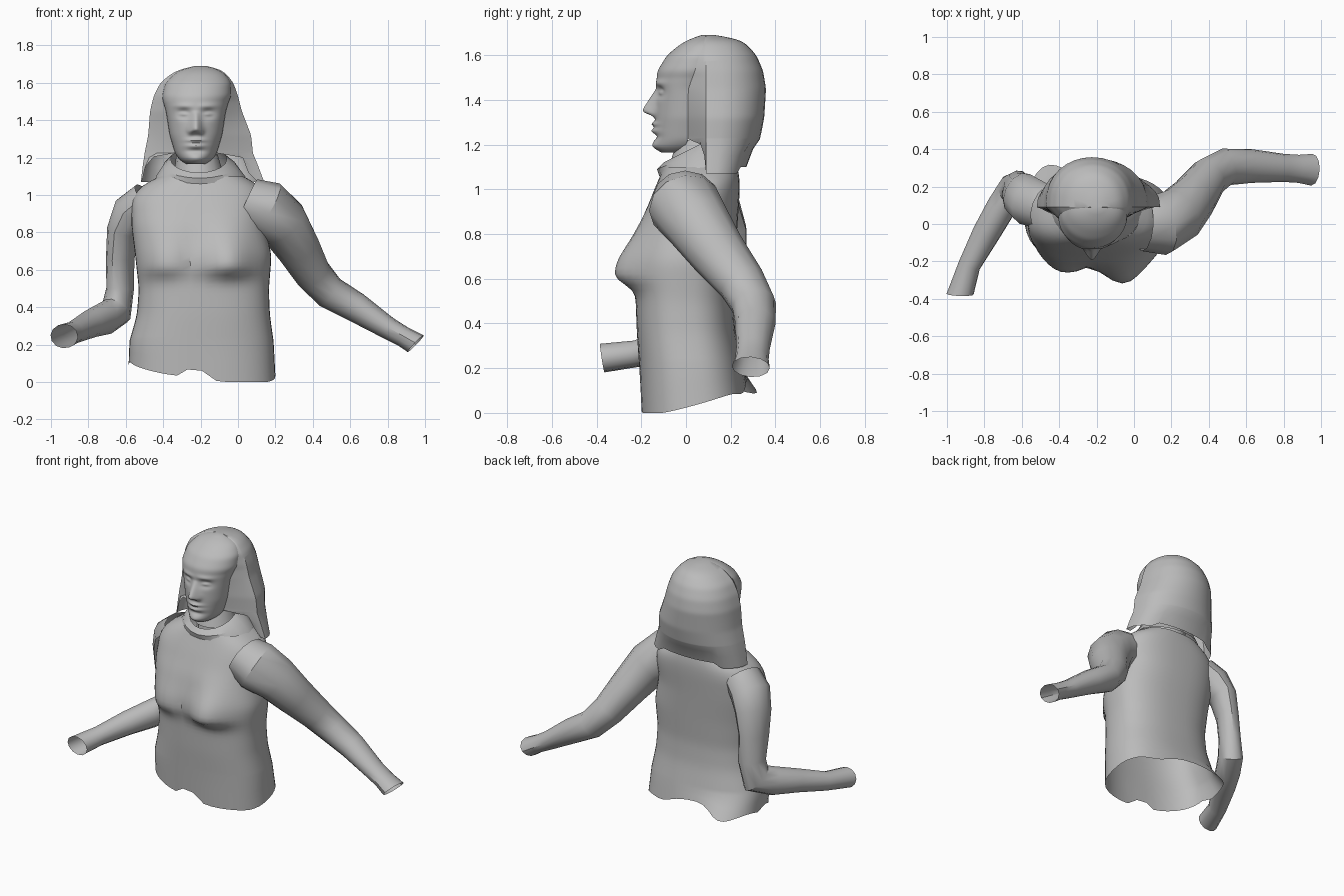
import bpy, bmesh, math
from mathutils import Vector

if "Cube" in bpy.data.objects:
    bpy.data.objects.remove(bpy.data.objects["Cube"], do_unlink=True)

clay = bpy.data.materials.new("grey_clay")
clay.use_nodes = True
clay.diffuse_color = (0.5, 0.5, 0.5, 1)
clay.node_tree.nodes["Principled BSDF"].inputs["Base Color"].default_value = (0.5, 0.5, 0.5, 1)


def skin(name, rings, closed=True, caps=(False, False), angle=40):
    """Loft a surface through rings of equal point count."""
    bm = bmesh.new()
    rows = [[bm.verts.new(p) for p in ring] for ring in rings]
    n = len(rows[0])
    for a, b in zip(rows, rows[1:]):
        for i in range(n if closed else n - 1):
            j = (i + 1) % n
            bm.faces.new((a[i], a[j], b[j], b[i]))
    for row, cap in zip((rows[0], rows[-1]), caps):
        if cap:
            bm.faces.new(row)
    bmesh.ops.recalc_face_normals(bm, faces=bm.faces)
    mesh = bpy.data.meshes.new(name)
    bm.to_mesh(mesh)
    bm.free()
    mesh.materials.append(clay)
    obj = bpy.data.objects.new(name, mesh)
    bpy.context.collection.objects.link(obj)
    bpy.ops.object.select_all(action="DESELECT")
    obj.select_set(True)
    bpy.context.view_layer.objects.active = obj
    bpy.ops.object.shade_smooth_by_angle(angle=math.radians(angle))


def sample(keys, count, passes):
    """Resample keys (z first) evenly in height and soften the corners."""
    out = []
    for k in range(count):
        z = keys[0][0] + (keys[-1][0] - keys[0][0]) * k / (count - 1)
        for a, b in zip(keys, keys[1:]):
            if z <= b[0] + 1e-6:
                t = (z - a[0]) / (b[0] - a[0])
                out.append([p + (q - p) * t for p, q in zip(a, b)])
                break
    for _ in range(passes):
        soft = [[(p + 2 * q + r) / 4 for p, q, r in zip(*rows)]
                for rows in zip(out, out[1:], out[2:])]
        out = [out[0]] + soft + [out[-1]]
    return out


def oval(z, x0, x1, y0, y1, n, power=1.0):
    """Rounded ring between side limits x0..x1 and front/back limits y0..y1."""
    ring = []
    for i in range(n):
        t = math.tau * i / n
        c, s = math.cos(t), math.sin(t)
        ring.append(Vector(((x0 + x1) / 2 + (x1 - x0) / 2 * math.copysign(abs(c) ** power, c),
                            (y0 + y1) / 2 + (y1 - y0) / 2 * math.copysign(abs(s) ** power, s), z)))
    return ring


def bump(d, width):
    return math.exp(-(d / width) ** 2)


# Torso: height, left/right limits, front/back limits
torso_keys = [(0.22, -0.58, 0.19, -0.21, 0.25), (0.36, -0.54, 0.17, -0.22, 0.22),
              (0.5, -0.53, 0.165, -0.225, 0.21), (0.68, -0.55, 0.18, -0.225, 0.22),
              (0.84, -0.57, 0.14, -0.2, 0.23), (0.98, -0.57, 0.15, -0.15, 0.24),
              (1.05, -0.52, 0.12, -0.12, 0.24), (1.1, -0.42, 0.03, -0.1, 0.23)]
torso = [oval(*k, 48, 0.8) for k in sample(torso_keys, 36, 2)]
for ring in torso:
    for p in ring:
        if p.y < 0:
            rise = bump(p.z - 0.62, 0.18 if p.z > 0.62 else 0.06)
            p.y -= rise * (0.055 * bump(p.x + 0.4, 0.13) + 0.1 * bump(p.x + 0.05, 0.13))
            p.y += 0.02 * rise * bump(p.x + 0.23, 0.04)

# Ragged lower hem, rising to the back with a notch in front and a flared right hip
hem = oval(0, -0.585, 0.2, -0.2, 0.27, 48, 0.8)
for p in hem:
    p.z = max(0, 0.28 * (p.y + 0.2) - 0.12 * (p.x - 0.08) - 0.018)
    if p.y < 0:
        p.z += 0.08 * bump(p.x + 0.23, 0.05)
    else:
        flare = bump(p.x + 0.48, 0.12)
        p.y += 0.09 * flare
        p.z -= 0.08 * flare + 0.03 * bump(p.x, 0.1)
mid = [h.lerp(t, 0.5) for h, t in zip(hem, torso[0])]
skin("torso", [hem, mid] + torso, angle=35)


# Arms: centre, side radius, other radius; the frame is carried along the path
def arm(name, keys, fork):
    pts = [Vector(k[:3]) for k in keys]
    rings, last, side = [], None, None
    for i, (p, k) in enumerate(zip(pts, keys)):
        d = (pts[min(i + 1, len(pts) - 1)] - pts[max(i - 1, 0)]).normalized()
        if last:
            side = last.rotation_difference(d) @ side
        else:
            side = d.cross(Vector((0, 0, 1))).normalized()
        up = side.cross(d)
        rings.append([p + side * k[3] * math.cos(math.tau * j / 12)
                      + up * k[4] * math.sin(math.tau * j / 12) for j in range(12)])
        last = d
    for j, p in enumerate(rings[-1]):
        rings[-1][j] = p + last * fork * math.sin(math.tau * j / 12)
    skin(name, rings, angle=35)


arm("left_arm", [(0.05, 0.0, 0.965, 0.145, 0.13), (0.14, -0.005, 0.925, 0.165, 0.16),
                 (0.24, 0.05, 0.85, 0.15, 0.14), (0.32, 0.14, 0.72, 0.13, 0.12),
                 (0.4, 0.25, 0.58, 0.11, 0.1), (0.49, 0.305, 0.48, 0.1, 0.09),
                 (0.63, 0.31, 0.4, 0.09, 0.08), (0.8, 0.3, 0.29, 0.075, 0.06),
                 (0.88, 0.295, 0.245, 0.075, 0.055), (0.95, 0.29, 0.205, 0.085, 0.06)], 0.015)
arm("right_arm", [(-0.48, 0.09, 0.98, 0.12, 0.1), (-0.56, 0.12, 0.91, 0.13, 0.11),
                  (-0.61, 0.16, 0.81, 0.12, 0.085), (-0.63, 0.18, 0.66, 0.1, 0.07),
                  (-0.63, 0.2, 0.5, 0.09, 0.07), (-0.65, 0.185, 0.38, 0.1, 0.08),
                  (-0.71, 0.09, 0.34, 0.09, 0.08), (-0.79, -0.05, 0.31, 0.075, 0.075),
                  (-0.88, -0.22, 0.265, 0.06, 0.06), (-0.93, -0.375, 0.245, 0.065, 0.07)], 0.02)

# Neck and standing collar
skin("neck", [oval(1.12, -0.34, -0.08, -0.07, 0.2, 16), oval(1.22, -0.33, -0.11, -0.04, 0.18, 16)])
collar_rings = []
for x0, x1, y0, y1, z, slope in ((-0.44, 0.04, -0.12, 0.25, 1.06, 0.2),
                                 (-0.4, -0.01, -0.13, 0.22, 1.09, 0.4),
                                 (-0.36, -0.06, -0.1, 0.19, 1.12, 0.5)):
    ring = oval(z, x0, x1, y0, y1, 20)
    for p in ring:
        p.z += slope * min(p.y - y0, 0.22)
    collar_rings.append(ring)
skin("collar", collar_rings, angle=30)

# Head: height, face half width, face front, face edge y, hair centre x, half width, depth
head_keys = [(1.165, 0.05, -0.11, -0.03, -0.21, 0.3, 0.22),
             (1.185, 0.085, -0.14, -0.01, -0.21, 0.295, 0.23),
             (1.22, 0.11, -0.14, 0.01, -0.21, 0.29, 0.24),
             (1.32, 0.14, -0.138, 0.01, -0.205, 0.275, 0.26),
             (1.45, 0.16, -0.135, 0.01, -0.225, 0.245, 0.268),
             (1.53, 0.185, -0.128, 0.04, -0.225, 0.225, 0.255),
             (1.6, 0.175, -0.085, 0.06, -0.22, 0.195, 0.225),
             (1.65, 0.135, -0.025, 0.08, -0.21, 0.145, 0.18),
             (1.68, 0.08, 0.03, 0.085, -0.2, 0.09, 0.13),
             (1.69, 0.025, 0.07, 0.09, -0.2, 0.03, 0.04)]
head = sample(head_keys, 80, 6)

# Face: open front shell with sculpted features
face_rings = []
for z, half, front, edge, cx, hw, depth in head:
    middle = -0.225 if z < 1.5 else -0.225 + 0.13 * (z - 1.5)
    ring = []
    for i in range(65):
        t = math.pi * i / 64
        u = half * math.cos(t)
        y = edge - (edge - front) * math.sin(t)
        t = min(max((1.45 - z) / 0.09, 0), 1)
        nose = t * (1 if z > 1.35 else bump(z - 1.35, 0.018))
        push = 0.055 * nose * bump(u, 0.018 + 0.014 * t)
        push += 0.012 * bump(z - 1.335, 0.014) * bump(abs(u) - 0.028, 0.014)
        push -= 0.022 * bump(abs(u) - 0.065, 0.036) * bump(z - 1.435, 0.024)
        push += 0.016 * bump(abs(u) - 0.065, 0.024) * bump(z - 1.432, 0.011)
        push += 0.008 * bump(abs(u) - 0.065, 0.05) * bump(z - 1.475, 0.014)
        push += 0.016 * bump(u, 0.045) * (bump(z - 1.292, 0.01) + bump(z - 1.262, 0.012))
        push -= 0.01 * bump(u, 0.05) * bump(z - 1.235, 0.012)
        push += 0.012 * bump(u, 0.05) * bump(z - 1.195, 0.02)
        ring.append(Vector((middle + u, y - push, z)))
    face_rings.append(ring)
skin("face", face_rings, closed=False, caps=(True, True), angle=50)


# Hair: open back shell that starts at the face edges and flares to the shoulders
def hair_ring(z, half, edge, cx, hw, depth):
    middle = -0.225 if z < 1.5 else -0.225 + 0.13 * (z - 1.5)
    tips = [Vector((middle + s * half, edge, z)) for s in (1, -1)]
    arc = []
    for i in range(17):
        t = math.pi * i / 16
        arc.append(Vector((cx + hw * math.cos(t),
                           0.09 + depth * max(math.sin(t), 0) ** 0.8, z)))
    sides = [tip.lerp(end, 0.6) for tip, end in zip(tips, (arc[0], arc[-1]))]
    return [tips[0], sides[0]] + arc + [sides[1], tips[1]]


hair = [hair_ring(z, half, edge, cx, hw, depth)
        for z, half, front, edge, cx, hw, depth in head if z > 1.22]
lower = [hair_ring(1.07, 0.28, 0.09, -0.19, 0.33, 0.18), hair_ring(1.15, 0.25, 0.07, -0.2, 0.31, 0.21)]
for ring in lower:
    for p in (ring[0], ring[-1]):
        p.z += 0.05
    for p in ring[7:14]:
        p.z += 0.03
skin("hair", lower + hair, closed=False, caps=(False, True), angle=30)
